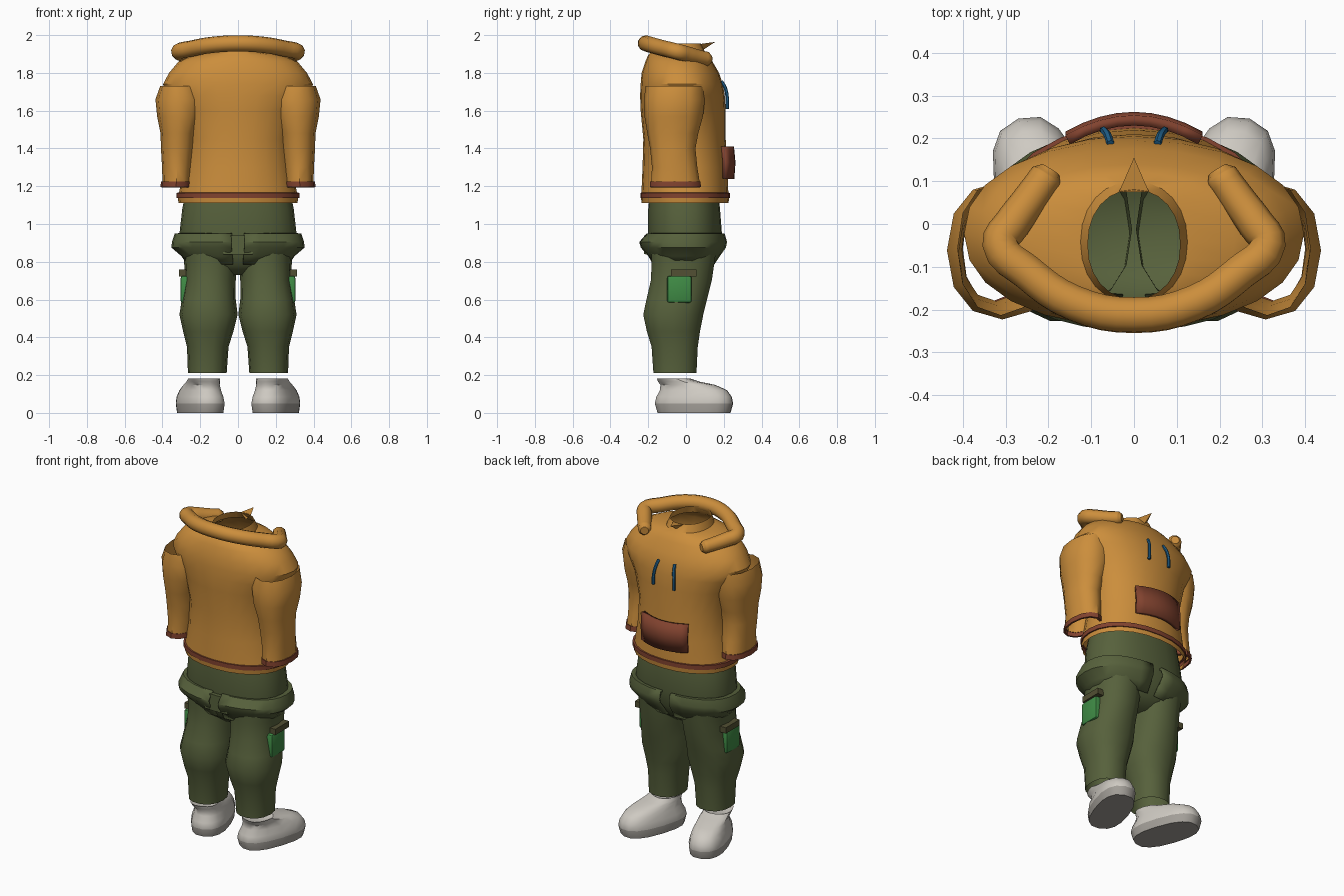
import bpy, bmesh, math
from mathutils import Vector

if "Cube" in bpy.data.objects:
    bpy.data.objects.remove(bpy.data.objects["Cube"])


def material(name, rgb):
    m = bpy.data.materials.new(name)
    m.diffuse_color = (*rgb, 1)
    m.use_nodes = True
    m.node_tree.nodes["Principled BSDF"].inputs["Base Color"].default_value = m.diffuse_color
    return m


ORANGE = material("orange cloth", (0.60, 0.27, 0.045))
RUST = material("rust trim", (0.22, 0.055, 0.028))
OLIVE = material("olive cloth", (0.095, 0.12, 0.045))
GREEN = material("green pocket", (0.05, 0.26, 0.06))
KHAKI = material("khaki flap", (0.085, 0.08, 0.033))
BLUE = material("blue cord", (0.015, 0.12, 0.26))
WHITE = material("off white", (0.62, 0.59, 0.54))
GREY = material("grey sole", (0.36, 0.34, 0.31))


def finish(name, bm, mats):
    bmesh.ops.recalc_face_normals(bm, faces=bm.faces)
    me = bpy.data.meshes.new(name)
    bm.to_mesh(me)
    bm.free()
    ob = bpy.data.objects.new(name, me)
    bpy.context.collection.objects.link(ob)
    for m in mats:
        me.materials.append(m)
    return ob


def loft(name, rings, mats, n=20, power=2.0, s=1, caps=(False, False),
         arc=None, bands=(), turn=0):
    """Skin rings of (z, x0, x1, y0, y1); s mirrors x, arc limits the angle."""
    bm = bmesh.new()
    a0, a1 = arc or (0, 2 * math.pi)
    count = n + 1 if arc else n
    rows = []
    for z, x0, x1, y0, y1 in rings:
        row = []
        for i in range(count):
            a = a0 + (a1 - a0) * i / n
            c, d = math.cos(a), math.sin(a)
            x = (x1 - x0) / 2 * math.copysign(abs(c) ** (2 / power), c)
            y = (y1 - y0) / 2 * math.copysign(abs(d) ** (2 / power), d)
            x, y = (x * math.cos(turn) + y * math.sin(turn),
                    y * math.cos(turn) - x * math.sin(turn))
            row.append(bm.verts.new((s * (x + (x0 + x1) / 2), y + (y0 + y1) / 2, z)))
        rows.append(row)
    for k in range(len(rows) - 1):
        for i in range(n):
            j = (i + 1) % count
            f = bm.faces.new((rows[k][i], rows[k][j], rows[k + 1][j], rows[k + 1][i]))
            f.material_index = 1 if k in bands else 0
    if caps[0]:
        bm.faces.new(rows[0]).material_index = 1 if 0 in bands else 0
    if caps[1]:
        bm.faces.new(rows[-1])
    return finish(name, bm, mats)


def box(name, x, y, z, mat, bevel=0.0):
    bm = bmesh.new()
    bmesh.ops.create_cube(bm, size=1)
    for v in bm.verts:
        v.co = Vector([(r[0] + r[1]) / 2 + c * (r[1] - r[0]) for r, c in zip((x, y, z), v.co)])
    if bevel:
        bmesh.ops.bevel(bm, geom=bm.edges[:], offset=bevel, segments=2, affect='EDGES', profile=0.5)
    return finish(name, bm, [mat])


def tube(name, points, radius, mat, res=4, sides=3):
    cu = bpy.data.curves.new(name, 'CURVE')
    cu.dimensions = '3D'
    cu.bevel_depth, cu.bevel_resolution, cu.resolution_u = radius, sides, res
    cu.use_fill_caps = True
    sp = cu.splines.new('BEZIER')
    sp.bezier_points.add(len(points) - 1)
    for bp, (x, y, z, r) in zip(sp.bezier_points, points):
        bp.co, bp.radius = (x, y, z), r
        bp.handle_left_type = bp.handle_right_type = 'AUTO'
    cu.materials.append(mat)
    ob = bpy.data.objects.new(name, cu)
    bpy.context.collection.objects.link(ob)
    bpy.ops.object.select_all(action='DESELECT')
    ob.select_set(True)
    bpy.context.view_layer.objects.active = ob
    bpy.ops.object.convert(target='MESH')


def solidify(ob, t, offset=-1):
    m = ob.modifiers.new("thickness", 'SOLIDIFY')
    m.thickness, m.offset = t, offset


# Sweater body with hem stripe, wide shoulders and a standing neck
body = [(1.11, .315, -.235, .225), (1.137, .318, -.238, .228), (1.138, .325, -.242, .232),
        (1.165, .325, -.242, .232), (1.166, .312, -.236, .224), (1.3, .287, -.23, .22),
        (1.45, .282, -.226, .21), (1.6, .32, -.24, .21), (1.68, .37, -.243, .205),
        (1.74, .397, -.24, .195), (1.80, .365, -.235, .175), (1.86, .315, -.215, .14),
        (1.895, .235, -.2, .12), (1.91, .125, -.185, .1), (1.955, .108, -.175, .08)]
loft("sweater_body", [(z, -w, w, a, b) for z, w, a, b in body], [ORANGE, RUST],
     n=24, power=2.15, bands=(1, 2, 3))

# Pointed collar tip
bm = bmesh.new()
tip = [bm.verts.new(p) for p in ((-.035, .075, 1.953), (.035, .075, 1.953), (0, .155, 1.964), (0, .08, 1.915))]
for f in ((0, 1, 2), (0, 2, 3), (1, 3, 2)):
    bm.faces.new([tip[i] for i in f])
finish("collar_tip", bm, [ORANGE])

# Rolled hood
half = [(.195, .128, 1.873, .55), (.205, .112, 1.874, .9), (.245, .055, 1.885, .95),
        (.285, 0, 1.9, 1), (.312, -.048, 1.913, 1), (.25, -.112, 1.928, 1),
        (.14, -.185, 1.948, 1)]
path = half + [(0, -.213, 1.956, 1)] + [(-x, y, z, r) for x, y, z, r in reversed(half)]
tube("rolled_hood", path, .043, ORANGE)

# Pouch pocket
bm = bmesh.new()
cols = []
for i in range(9):
    x = -.155 + .31 * i / 8
    y = .25 - .045 * (x / .155) ** 2
    cols.append([bm.verts.new((x, y - dy, z)) for z, dy in ((1.24, .006), (1.325, 0), (1.41, .008))])
for a, b in zip(cols, cols[1:]):
    for k in range(2):
        bm.faces.new((a[k], b[k], b[k + 1], a[k + 1]))
solidify(finish("pouch_pocket", bm, [RUST]), .024, 0)

# Trousers seat
loft("trouser_seat", [(.73, -.13, .13, -.1, .07), (.78, -.25, .25, -.165, .135),
                      (.85, -.295, .295, -.19, .17), (.95, -.31, .31, -.2, .19),
                      (1.08, -.295, .295, -.2, .18), (1.18, -.275, .275, -.19, .17)],
     [OLIVE], n=24, power=2.3, caps=(True, False))
box("fly_flap", (-.04, .035), (-.222, -.185), (.84, .94), OLIVE)
box("fly_strap", (-.08, .08), (-.215, -.18), (.838, .856), OLIVE)

leg = [(.21, .06, .265, -.175, .058), (.35, .05, .27, -.185, .065), (.43, .025, .29, -.21, .077),
       (.52, .002, .31, -.23, .095), (.6, .012, .298, -.213, .115), (.7, .012, .282, -.19, .14),
       (.8, .005, .285, -.185, .155), (.9, .005, .29, -.19, .17)]
hip = [(.785, .27, -.175, .15), (.83, .30, -.2, .18), (.875, .352, -.24, .212),
       (.905, .35, -.248, .218), (.95, .335, -.208, .205), (.952, .30, -.19, .18)]
sleeve = [(1.225, .25, .40, -.185, .072), (1.3, .243, .402, -.18, .06), (1.4, .232, .408, -.19, .05),
          (1.48, .225, .41, -.205, .065), (1.57, .192, .428, -.22, .09), (1.66, .178, .437, -.223, .1),
          (1.73, .21, .412, -.213, .098)]
cuff = [(1.225, .25, .40, -.185, .07), (1.226, .245, .408, -.19, .076),
        (1.195, .245, .41, -.192, .08), (1.194, .258, .40, -.18, .066)]
shoe = [(0, .088, .292, -.158, .243), (.05, .083, .297, -.173, .258), (.085, .09, .293, -.165, .25),
        (.12, .1, .28, -.145, .225), (.148, .1, .265, -.14, .16), (.165, .093, .255, -.148, .075),
        (.182, .09, .25, -.152, .02), (.17, .11, .23, -.13, 0)]

for s, side in ((1, "right"), (-1, "left")):
    # Sleeve and cuff
    loft("sleeve_" + side, sleeve, [ORANGE], n=12, s=s, power=2.2)
    loft("cuff_" + side, cuff, [RUST], n=12, s=s, power=2.2)
    # Trouser leg, draped hip panel and cargo pocket
    loft("trouser_leg_" + side, leg, [OLIVE], n=14, s=s, power=2.25)
    panel = loft("hip_panel_" + side, [(z, -w, w, a, b) for z, w, a, b in hip], [OLIVE],
                 n=14, s=s, power=2.3, arc=(-math.pi / 2 + .07, math.pi / 2 - .07))
    solidify(panel, .012)
    box("cargo_pocket_" + side, sorted((s * .25, s * .304)), (-.1, .03), (.583, .725), GREEN, .012)
    box("cargo_flap_" + side, sorted((s * .27, s * .312)), (-.08, .055), (.722, .758), KHAKI)
    # Splayed shoe with sole
    loft("shoe_" + side, [(z, x0 + .01, x1 + .01, a, b) for z, x0, x1, a, b in shoe],
         [WHITE, GREY], n=16, s=s, power=2.5, caps=(True, True), bands=(0,), turn=.33)
    # Drawstring
    tube("drawstring_" + side, [(s * .055, .188, 1.755, 1), (s * .062, .208, 1.72, 1),
                                (s * .07, .218, 1.67, 1), (s * .072, .219, 1.61, 1)],
         .009, BLUE, 3, 1)

# Smooth shading that keeps sharp edges
for ob in bpy.data.objects:
    bpy.ops.object.select_all(action='DESELECT')
    ob.select_set(True)
    bpy.context.view_layer.objects.active = ob
    bpy.ops.object.shade_smooth_by_angle(angle=math.radians(40))
